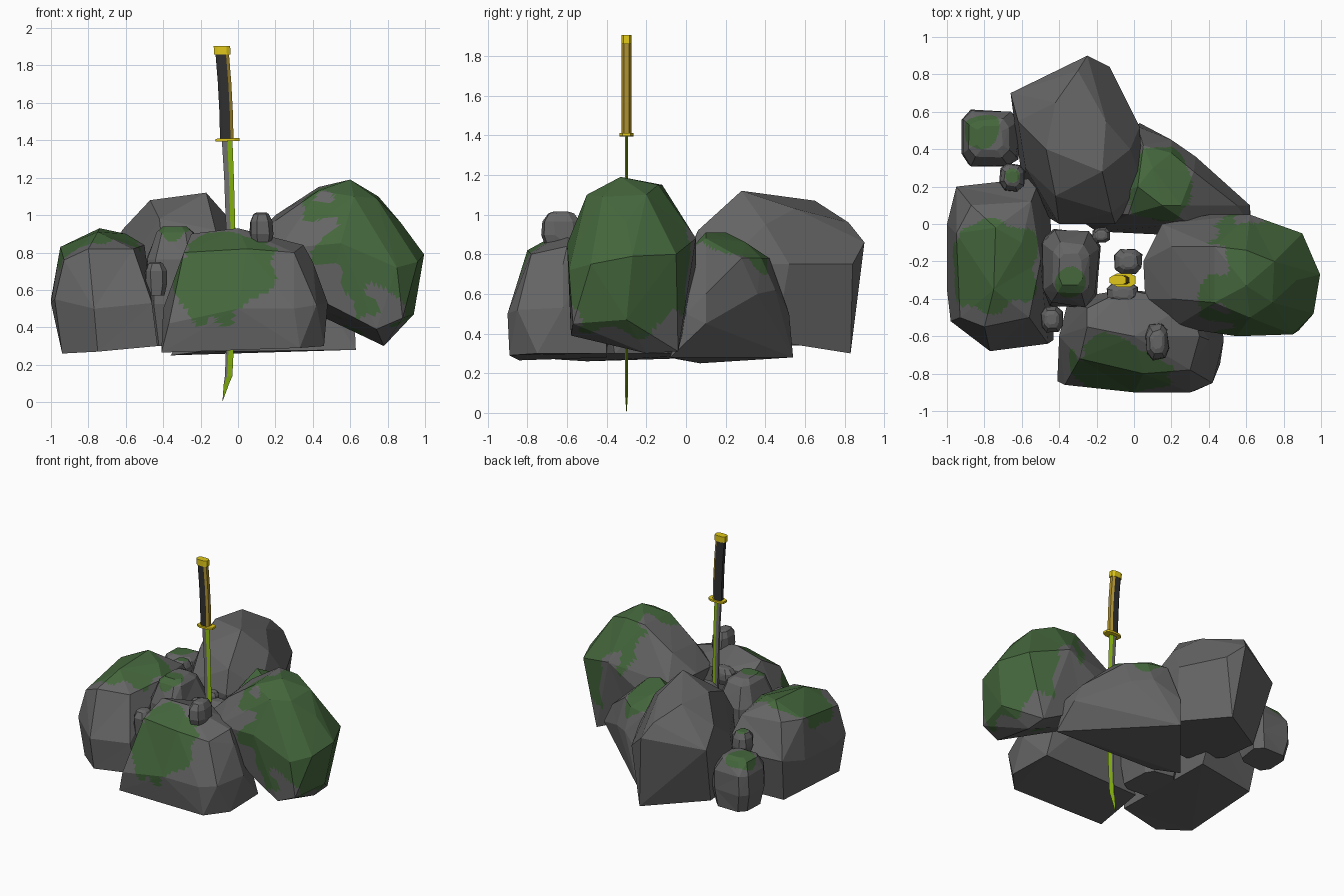
import bpy, bmesh, math, random
from mathutils import Vector, noise

random.seed(4)

def mat(name, c):
    m = bpy.data.materials.new(name)
    m.diffuse_color = (*c, 1)
    return m

STONE = mat("stone", (.13, .13, .13))
MOSS = mat("moss", (.058, .135, .045))
STEEL = mat("steel", (.16, .16, .16))
GREEN = mat("green_edge", (.26, .5, .005))
GOLD = mat("gold", (.75, .58, .01))
BROWN = mat("gold_strip", (.4, .27, .03))
WRAP = mat("dark_wrap", (.03, .03, .03))

def finish(bm, name, mats):
    bmesh.ops.recalc_face_normals(bm, faces=bm.faces)
    me = bpy.data.meshes.new(name)
    bm.to_mesh(me)
    bm.free()
    for m in mats:
        me.materials.append(m)
    ob = bpy.data.objects.new(name, me)
    bpy.context.collection.objects.link(ob)
    return ob

def rock(name, pts, moss=None):
    """Faceted hull; moss = (centre, radii) of an irregular mossy patch."""
    bm = bmesh.new()
    for p in pts:
        bm.verts.new(p)
    r = bmesh.ops.convex_hull(bm, input=bm.verts)
    junk = {e for e in r["geom_interior"] + r["geom_unused"] if isinstance(e, bmesh.types.BMVert)}
    bmesh.ops.delete(bm, geom=list(junk), context='VERTS')
    bmesh.ops.dissolve_limit(bm, angle_limit=math.radians(9), verts=bm.verts, edges=bm.edges)
    if moss:
        bmesh.ops.triangulate(bm, faces=bm.faces)
        bmesh.ops.subdivide_edges(bm, edges=bm.edges, cuts=11, use_grid_fill=True)
        bm.normal_update()
        c, rad = moss
        for f in bm.faces:
            p = f.calc_center_median()
            d = math.sqrt(sum(((p[i] - c[i]) / rad[i]) ** 2 for i in range(3)))
            if d + .35 * noise.noise(p * 7) < 1:
                f.material_index = 1
    return finish(bm, name, [STONE, MOSS])

def pebble(name, c, size, moss=None, power=.7):
    """Small boxy stone: squared-off ring stack with jitter."""
    pts = []
    turn = random.uniform(.3, .7)
    for z, k in ((-1, .8), (-.3, 1), (.45, .95), (.9, .65), (1, .4)):
        for i in range(8):
            a = math.tau * (i + turn) / 8
            q = lambda t: math.copysign(abs(t) ** power, t) * k * random.uniform(.88, 1.04)
            pts.append((c[0] + size[0] * q(math.cos(a)), c[1] + size[1] * q(math.sin(a)), c[2] + size[2] * z))
    return rock(name, pts, moss)

# big boulders
rock("left_boulder", [
    (-.94, -.5, .26), (-.75, -.66, .27), (-.43, -.62, .3), (-.45, .2, .3), (-.92, .14, .28),
    (-1, -.35, .53), (-.98, -.52, .55), (-.77, -.68, .5), (-.46, -.64, .53), (-.95, .2, .6),
    (-.5, .25, .6), (-1, 0, .55), (-.93, -.5, .76), (-.8, -.55, .82), (-.56, -.5, .82),
    (-.95, -.05, .83), (-.87, .1, .84), (-.55, .12, .82), (-.5, -.2, .84),
    (-.75, -.35, .91), (-.74, -.02, .93), (-.6, -.1, .9)],
    ((-.77, -.24, .93), (.31, .26, .24)))
rock("back_boulder", [
    (-.6, .25, .38), (-.6, .56, .35), (-.19, .83, .3), (0, .45, .36), (-.05, .1, .4), (-.45, .03, .42),
    (-.66, .7, .8), (-.25, .9, .86), (-.13, .84, .75), (.03, .52, .75), (.05, .2, .75), (-.1, 0, .75),
    (-.4, 0, .78), (-.58, .3, .75), (-.62, .55, .92), (-.42, .15, .98), (-.12, .06, .92),
    (-.47, .4, 1.08), (-.17, .28, 1.12), (-.15, .55, 1.03), (-.42, .65, 1.07), (-.02, .4, .95), (-.3, .82, .96)],)
rock("back_right_boulder", [
    (.63, -.08, .28), (.62, .1, .45), (.03, .54, .28), (-.36, .07, .25), (-.2, -.04, .27), (.62, 0, .5),
    (.33, .36, .6), (.2, .45, .62), (.02, .52, .5), (.05, .42, .78), (.2, .38, .78), (.32, .28, .78),
    (.55, .1, .6), (.02, .2, .91), (.15, .1, .91), (.25, .1, .88), (.1, .3, .86), (.3, 0, .8), (-.03, .05, .8)],
    ((.14, .24, .88), (.21, .22, .2)))
rock("right_boulder", [
    (.6, -.33, 1.19), (.43, -.42, 1.13), (.43, -.12, 1.15), (.6, -.14, 1.15), (.75, -.2, 1.1), (.74, -.42, 1.09),
    (.62, -.5, 1.1), (.87, -.3, .96), (.2, -.12, 1), (.2, -.4, .97), (.05, -.2, .85), (.06, -.4, .83), (.15, 0, .82),
    (.4, .05, .75), (.62, .05, .88), (.9, -.05, .8), (.995, -.27, .79), (.96, -.48, .75), (.85, -.59, .72),
    (.55, -.6, .85), (.22, -.55, .82), (.94, -.3, .47), (.88, -.57, .45), (.78, -.2, .3), (.78, -.04, .31),
    (.74, -.58, .39), (.47, -.55, .53), (.45, 0, .47), (.15, -.3, .6)],
    ((.82, -.32, .9), (.49, .4, .5)))
rock("front_boulder", [
    (-.41, -.84, .265), (.33, -.89, .29), (.46, -.75, .3), (.45, -.4, .3), (-.35, -.4, .28),
    (-.37, -.86, .42), (0, -.9, .5), (.3, -.9, .5), (.42, -.85, .52), (.48, -.62, .53), (-.4, -.6, .5),
    (-.29, -.72, .8), (.05, -.8, .82), (.3, -.78, .8), (.4, -.62, .75), (-.25, -.55, .9), (0, -.6, .93),
    (.35, -.6, .84), (.3, -.42, .82), (-.05, -.35, .85), (-.25, -.45, .84)],
    ((-.09, -.8, .72), (.29, .25, .29)))

# medium and small stones
pebble("middle_stone", (-.34, -.24, .62), (.165, .22, .32), ((-.34, -.32, .94), (.07, .09, .1)), .5)
pebble("back_left_stone", (-.77, .46, .53), (.175, .165, .19), ((-.82, .51, .72), (.11, .1, .12)), .5)
for i, (c, s) in enumerate([
        ((.125, -.63, .925), (.068, .1, .09)), ((-.44, -.51, .66), (.065, .075, .09)),
        ((-.03, -.2, .74), (.08, .075, .07)), ((-.06, -.37, .81), (.09, .06, .06)),
        ((-.175, -.06, .74), (.05, .045, .05)), ((-.65, .25, .7), (.07, .08, .08))]):
    pebble(f"pebble_{i + 1}", c, s, ((-.65, .26, .79), (.04, .04, .06)) if i == 5 else None)

# sword
YC = -.3

def loft(name, sections, mats, side_mats):
    """Bridge equal-sized rings; side_mats gives a material index per side."""
    bm = bmesh.new()
    rings = [[bm.verts.new(p) for p in s] for s in sections]
    n = len(rings[0])
    for a, b in zip(rings, rings[1:]):
        for i in range(n):
            j = (i + 1) % n
            bm.faces.new((a[i], a[j], b[j], b[i])).material_index = side_mats[i]
    bm.faces.new(rings[0])
    bm.faces.new(rings[-1])
    return finish(bm, name, mats)

def blade_ring(z, x0, xm, x1, t=.008):
    return [(x0, YC - t, z), (xm, YC - t, z), (x1, YC, z), (xm, YC + t, z), (x0, YC + t, z)]

loft("blade", [blade_ring(.005, -.083, -.0825, -.082, .001), blade_ring(.1, -.076, -.073, -.047),
               blade_ring(.14, -.07, -.058, -.03), blade_ring(.35, -.062, -.047, -.02),
               blade_ring(.65, -.06, -.04, -.014), blade_ring(.95, -.065, -.041, -.015),
               blade_ring(1.2, -.074, -.048, -.022), blade_ring(1.41, -.087, -.058, -.03)],
     [STEEL, GREEN], [0, 1, 1, 0, 0])

def oct_ring(z, cx, hx, hy, tilt=0):
    k = .55
    return [(cx + hx * u, YC + hy * v, z + tilt * hx * u) for u, v in
            ((1, -k), (1, k), (k, 1), (-k, 1), (-1, k), (-1, -k), (-k, -1), (k, -1))]

loft("guard", [oct_ring(1.395, -.055, .064, .036, .03), oct_ring(1.41, -.055, .064, .036, .03)], [GOLD], [0] * 8)
loft("grip", [oct_ring(1.41, -.06, .036, .024), oct_ring(1.56, -.064, .036, .024),
              oct_ring(1.71, -.072, .036, .024), oct_ring(1.87, -.085, .036, .024)],
     [WRAP, BROWN], [1, 1, 0, 0, 0, 0, 0, 1])
loft("pommel", [oct_ring(1.86, -.084, .044, .026), oct_ring(1.905, -.086, .044, .026)], [GOLD], [0] * 8)
